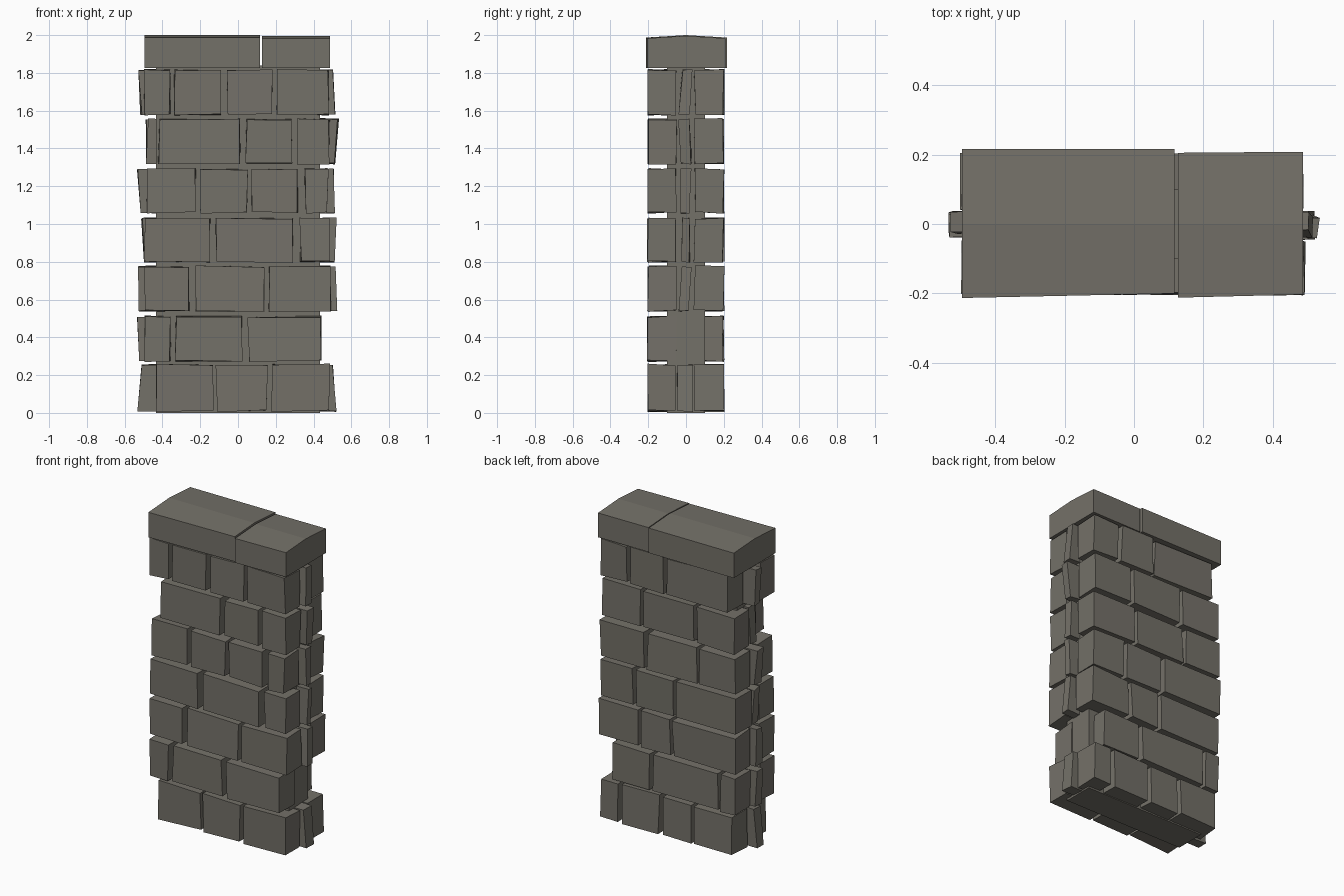
import bpy, bmesh, random
from mathutils import Vector

if "Cube" in bpy.data.objects:
    bpy.data.objects.remove(bpy.data.objects["Cube"])

random.seed(11)

stone = bpy.data.materials.new("warm_grey_stone")
stone.diffuse_color = (0.175, 0.165, 0.14, 1)
stone.use_nodes = True
stone.node_tree.nodes["Principled BSDF"].inputs["Base Color"].default_value = stone.diffuse_color


def finish(name, bm):
    bmesh.ops.recalc_face_normals(bm, faces=bm.faces)
    mesh = bpy.data.meshes.new(name)
    bm.to_mesh(mesh)
    bm.free()
    mesh.materials.append(stone)
    obj = bpy.data.objects.new(name, mesh)
    bpy.context.collection.objects.link(obj)
    return obj


def block(name, x, y, z, wobble=0.0, lean=(0, 0)):
    """Box between the given ranges with uneven corners; lean shifts the top."""
    bm = bmesh.new()
    bmesh.ops.create_cube(bm, size=1)
    for v in bm.verts:
        p = [r[1] if c > 0 else r[0] for c, r in zip(v.co, (x, y, z))]
        if v.co.z > 0:
            p[0] += lean[0]
            p[1] += lean[1]
        v.co = Vector([c + random.uniform(-wobble, wobble) for c in p])
        v.co.z = max(v.co.z, 0.004 if wobble else 0)
    return finish(name, bm)


def cap(name, left, right, edge, ridge):
    """Coping stone with a shallow ridge; each end is (x, front y, back y)."""
    bm = bmesh.new()
    ends = []
    for x, y0, y1 in (left, right):
        section = [(y0, 1.825), (y1, 1.825), (y1, edge), (0, ridge), (y0, edge)]
        ends.append([bm.verts.new((x, y, z)) for y, z in section])
        bm.faces.new(ends[-1])
    for i in range(5):
        j = (i + 1) % 5
        bm.faces.new((ends[0][i], ends[0][j], ends[1][j], ends[1][i]))
    return finish(name, bm)


# Mortar core
block("core", (-0.435, 0.435), (-0.1, 0.1), (0, 1.84))

# Courses: bottom, top, front stones, back stones (x ranges)
courses = [
    (0.01, 0.255, [(-.43, -.135), (-.115, .155), (.18, .485)],
     [(-.47, -.195), (-.175, .035), (.06, .32), (.345, .47)]),
    (0.275, 0.51, [(-.495, -.36), (-.33, .022), (.055, .44)],
     [(-.49, -.39), (-.37, .10), (.125, .39)]),
    (0.54, 0.775, [(-.495, -.262), (-.225, .138), (.165, .49)],
     [(-.495, -.045), (-.02, .185), (.21, .485)]),
    (0.80, 1.03, [(-.495, -.15), (-.115, .293), (.33, .485)],
     [(-.495, -.07), (-.045, .215), (.24, .475)]),
    (1.06, 1.29, [(-.48, -.225), (-.195, .05), (.07, .315), (.355, .475)],
     [(-.495, -.24), (-.215, .14), (.165, .475)]),
    (1.32, 1.555, [(-.42, .012), (.045, .283), (.315, .48)],
     [(-.485, -.215), (-.19, .165), (.19, .46)]),
    (1.58, 1.815, [(-.495, -.36), (-.335, -.093), (-.055, .18), (.205, .48)],
     [(-.44, .0), (.025, .26), (.285, .475)]),
]
for n, (z0, z1, front, back) in enumerate(courses, 1):
    for i, x in enumerate(front, 1):
        block(f"front_stone_{n}_{i}", x, (-0.2, -0.052), (z0, z1), 0.006)
    for i, x in enumerate(back, 1):
        block(f"back_stone_{n}_{i}", x, (0.046, 0.198), (z0, z1), 0.006)

# Narrow filler stones on the two ends:
# course, outer x at bottom, outer x at top, y range, y shift of the top
fillers = [
    (1, .522, .505, -.045, .035, 0), (3, .525, .515, -.04, .01, .015),
    (4, .512, .52, -.02, .02, 0), (5, .512, .505, -.03, .02, .005),
    (6, .515, .53, -.025, .03, -.015), (7, .512, .5, -.035, .02, .015),
    (1, -.53, -.51, -.035, .03, 0), (2, -.525, -.53, -.03, .035, 0),
    (3, -.525, -.525, -.03, .03, 0), (4, -.5, -.51, -.03, .03, 0),
    (5, -.513, -.53, -.035, .03, 0), (6, -.485, -.475, -.03, .03, 0),
    (7, -.513, -.525, -.025, .035, 0),
]
for n, xb, xt, y0, y1, shift in fillers:
    z0, z1 = courses[n - 1][:2]
    side = "right" if xb > 0 else "left"
    inner = 0.4 if xb > 0 else -0.4
    block(f"{side}_filler_{n}", sorted((xb, inner)), (y0, y1), (z0, z1),
          0.005, (xt - xb, shift))

# Coping stones
cap("long_cap", (-0.495, -0.213, 0.216), (0.117, -0.2, 0.216), 1.987, 2.0)
cap("short_cap", (0.127, -0.212, 0.205), (0.487, -0.203, 0.208), 1.983, 1.996)
